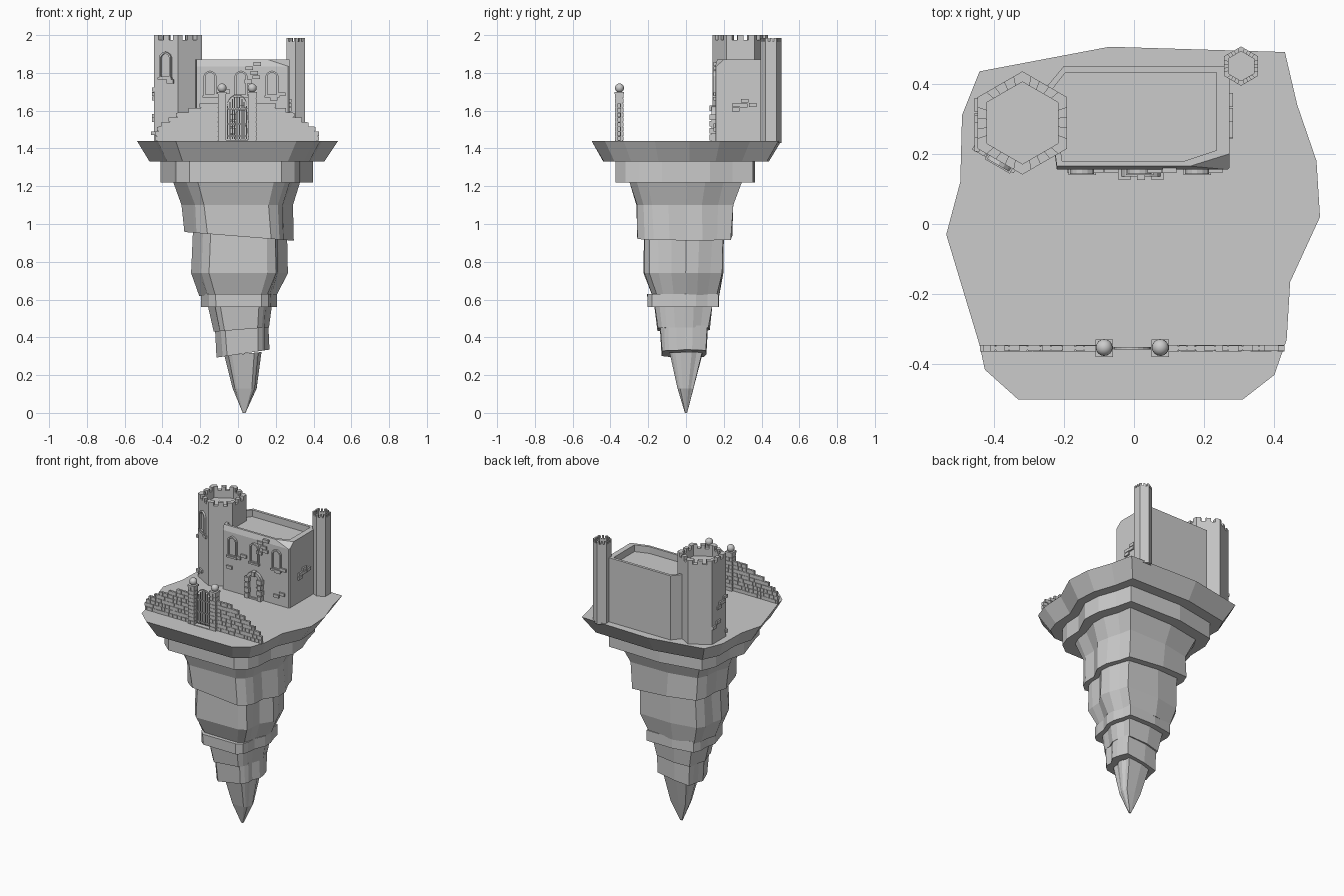
import bpy, bmesh, math, random
from mathutils import Matrix, Vector

if "Cube" in bpy.data.objects:
    bpy.data.objects.remove(bpy.data.objects["Cube"])
random.seed(4)
GROUND = 1.44


def finish(bm, name):
    bmesh.ops.recalc_face_normals(bm, faces=bm.faces[:])
    me = bpy.data.meshes.new(name)
    bm.to_mesh(me)
    bm.free()
    ob = bpy.data.objects.new(name, me)
    bpy.context.collection.objects.link(ob)
    return ob


def loft(bm, rings):
    """Skin a stack of equal-length point rings and cap both ends."""
    vs = [[bm.verts.new(p) for p in r] for r in rings]
    n = len(vs[0])
    for a, b in zip(vs, vs[1:]):
        for i in range(n):
            j = (i + 1) % n
            bm.faces.new((a[i], a[j], b[j], b[i]))
    bm.faces.new(vs[0])
    bm.faces.new(vs[-1])


def wall_frame(x, y, deg):
    """Local frame on a wall: u along it, v outward, w up."""
    return Matrix.Translation((x, y, 0)) @ Matrix.Rotation(math.radians(deg), 4, 'Z') @ Matrix.Scale(-1, 4, (0, 1, 0))


def box(bm, m, u, w, su, sw, d0, d1):
    q = [(u - su/2, w - sw/2), (u + su/2, w - sw/2), (u + su/2, w + sw/2), (u - su/2, w + sw/2)]
    loft(bm, [[m @ Vector((a, d, b)) for a, b in q] for d in (d0, d1)])


def arch(w, z0, z1):
    """Pointed arch outline, open at the bottom corners."""
    s = z1 - w * 0.8
    half = [(w, z0), (w, s), (w*0.82, s + w*0.38), (w*0.45, s + w*0.66), (0, z1)]
    return half + [(-a, b) for a, b in half[-2::-1]]


def arch_frame(bm, m, u, w, z0, z1, t, d):
    out, inn = arch(w, z0, z1), arch(w - t, z0 + t, z1 - t)
    n = len(out)
    loops = [[bm.verts.new(m @ Vector((u + a, dd, b))) for a, b in pts]
             for pts, dd in ((out, -.005), (out, d), (inn, d), (inn, -.005))]
    for k in range(4):
        A, B = loops[k], loops[(k + 1) % 4]
        for i in range(n):
            bm.faces.new((A[i], A[(i+1) % n], B[(i+1) % n], B[i]))


# Floating rock: slab on top, then overlapping tapering layers
TOP = [(-.44, .435), (-.07, .505), (.43, .49), (.465, .34), (.52, .18), (.53, .02), (.445, -.165),
       (.435, -.33), (.40, -.43), (.31, -.5), (-.33, -.5), (-.425, -.415), (-.44, -.345),
       (-.535, -.03), (-.495, .12), (-.49, .31)]


def ring(x0, x1, y0, y1, z, tilt=0, jit=0.03):
    pts = []
    for x, y in TOP:
        k = 1 + random.uniform(-jit, jit)
        px = (x0 + x1)/2 + (x1 - x0)/2 * x/.533 * k
        py = (y0 + y1)/2 + (y1 - y0)/2 * y/.503 * k
        pts.append((px, py, z + tilt * px))
    return pts


LAYERS = [
    [(-.47, .46, -.44, .44, 1.33, 0, .01), (-.533, .533, -.503, .503, 1.44, 0, 0)],
    [(-.41, .40, -.375, .365, 1.22, 0, 0), (-.41, .40, -.375, .365, 1.335, 0, 0)],
    [(-.275, .295, -.26, .25, .935, -.08), (-.29, .285, -.265, .25, 1.1, 0), (-.35, .34, -.31, .30, 1.225, 0)],
    [(-.20, .205, -.18, .17, .62), (-.245, .26, -.22, .20, .74), (-.235, .255, -.22, .205, .95, -.04)],
    [(-.195, .21, -.205, .175, .56, 0, .01), (-.195, .21, -.205, .175, .63, 0, .01)],
    [(-.125, .165, -.15, .125, .44, .08), (-.155, .18, -.165, .14, .565)],
    [(-.11, .165, -.13, .11, .31, .15), (-.12, .165, -.135, .115, .45, .08)],
    [(.025, .04, -.006, .006, 0, 0), (-.03, .10, -.045, .04, .13), (-.07, .125, -.085, .085, .31, .1)],
]
for i, lay in enumerate(LAYERS):
    bm = bmesh.new()
    loft(bm, [ring(*a) for a in lay])
    finish(bm, f"rock_layer_{i + 1}")


# Hexagonal towers with sunken tops and battlements
def hexagon(cx, cy, r, z):
    return [Vector((cx + r*math.cos(math.radians(30 + 60*i)), cy + r*math.sin(math.radians(30 + 60*i)), z))
            for i in range(6)]


def tower(name, cx, cy, r, top, wall, mer, depth):
    bm = bmesh.new()
    zt = top - mer
    loft(bm, [hexagon(cx, cy, r, GROUND - .01), hexagon(cx, cy, r, zt),
              hexagon(cx, cy, r - wall, zt), hexagon(cx, cy, r - wall, zt - depth)])
    up = Vector((0, 0, mer))
    o, n = hexagon(cx, cy, r, zt), hexagon(cx, cy, r - wall, zt)
    for i in range(6):
        j = (i + 1) % 6
        for a, b in ((0, .2), (.4, .62), (.8, 1)):
            q = [o[i].lerp(o[j], a), o[i].lerp(o[j], b), n[i].lerp(n[j], b), n[i].lerp(n[j], a)]
            loft(bm, [q, [p + up for p in q]])
    finish(bm, name)


tower("large_tower", -.318, .288, .147, 2.0, .03, .025, .05)
tower("small_turret", .305, .45, .056, 1.985, .014, .018, .03)

# Keep: box with clipped top corner and sunken roof
low = [(-.22, .155), (.266, .155), (.272, .16), (.272, .45), (-.2, .45), (-.25, .39)]
high = [(-.22, .165), (.16, .165), (.272, .2), (.272, .45), (-.2, .45), (-.25, .39)]
inner = [(-.205, .18), (.145, .18), (.235, .21), (.235, .432), (-.195, .432), (-.232, .385)]
bm = bmesh.new()
loft(bm, [[(x, y, z) for x, y in o] for o, z in
          ((low, GROUND - .01), (low, 1.835), (high, 1.87), (inner, 1.87), (inner, 1.825))])
finish(bm, "keep")

# Windows, door and loose wall bricks
front = wall_frame(0, .155, 0)
side = wall_frame(.272, 0, 90)
tface = wall_frame(-.3815, .178, -30)
tside = wall_frame(-.445, .288, -90)
bm = bmesh.new()
for m, u, z0, z1, w in ((front, -.148, 1.675, 1.812, .034), (front, .016, 1.675, 1.812, .034),
                        (front, .18, 1.675, 1.812, .034), (tface, 0, 1.77, 1.912, .036)):
    arch_frame(bm, m, u, w, z0, z1, .01, .012)
    box(bm, m, u, z0, w*2 + .01, .012, -.005, .016)
finish(bm, "window_frames")

bm = bmesh.new()
arch_frame(bm, front, .02, .055, 1.43, 1.625, .02, .02)
for s in (-1, 1):
    for k in range(4):
        box(bm, front, .02 + s*.047, 1.458 + k*.036, .026 + .008*(k % 2), .03, -.005, .03)
box(bm, front, .02, 1.612, .024, .03, -.005, .03)
finish(bm, "door_surround")
bm = bmesh.new()
loft(bm, [[front @ Vector((.02 + a, d, b)) for a, b in arch(.036, GROUND, 1.605)] for d in (-.005, .008)])
box(bm, front, .04, 1.52, .008, .008, 0, .016)
finish(bm, "door")

bm = bmesh.new()
for m, u, w, n in ((front, .08, 1.825, 1), (front, .085, 1.80, 0), (front, .075, 1.755, 1), (front, -.085, 1.68, 1),
                   (front, .21, 1.665, 1), (front, .2, 1.50, 1), (front, -.17, 1.60, 0), (side, .31, 1.63, 2),
                   (side, .285, 1.606, 1), (tface, .03, 1.755, 0), (tside, .04, 1.69, 1), (tside, .02, 1.665, 1),
                   (tface, -.045, 1.48, 1), (tside, -.03, 1.55, 1)):
    for k in range(n + 1):
        box(bm, m, u + (k - n/2)*.043, w + (.022 if n and k % 2 else 0), .04, .02, -.005, .01)
finish(bm, "wall_bricks")

# Garden wall: rows of bricks, stepping down away from the gate
yard = wall_frame(0, -.354, 0)
ROWS = [(.44, .43), (.44, .43), (.43, .415), (.41, .375), (.37, .345), (.33, .30), (.265, .255), (.205, .205)]
H = .025
for name, s, gate in (("garden_wall_left", -1, .105), ("garden_wall_right", 1, .095)):
    bm = bmesh.new()
    for r, ends in enumerate(ROWS):
        end = ends[0 if s < 0 else 1]
        z = GROUND + H*(r + .5)
        box(bm, yard, s*(gate + end - .01)/2, z, end - .01 - gate, H, -.005, .005)
        p = gate
        while p < end - .008:
            w = min(random.uniform(.022, .042), end - p)
            box(bm, yard, s*(p + w/2), z, w - .003, H - .003, -.0075 - random.uniform(0, .002),
                .0075 + random.uniform(0, .002))
            p += w
    finish(bm, name)

# Gate posts with ball caps
for name, x in (("gate_post_left", -.085), ("gate_post_right", .075)):
    bm = bmesh.new()
    box(bm, yard, x, 1.565, .038, .25, -.019, .019)
    for k in range(10):
        z = GROUND + .025*(k + .5)
        c = random.uniform(-.008, .008)
        box(bm, yard, x + (c - .0225)/2, z, c + .0215, .022, -.022, .022)
        box(bm, yard, x + (c + .0225)/2, z, .0215 - c, .022, -.022, .022)
    box(bm, yard, x, 1.694, .05, .012, -.025, .025)
    finish(bm, name)
    bpy.ops.mesh.primitive_uv_sphere_add(segments=16, ring_count=10, radius=.024, location=(x, -.352, 1.72))
    ball = bpy.context.object
    ball.name = name + "_ball"
    bpy.ops.object.shade_smooth()

# Arched iron gate and its threshold
bm = bmesh.new()
c = -.005
for k in range(-4, 5):
    u = k*.0125
    top = 1.675 - .05*(k/4)**2
    box(bm, yard, c + u, (1.45 + top)/2, .005, top - 1.45, -.003, .003)
for z in (1.465, 1.53, 1.61):
    box(bm, yard, c, z, .105, .006, -.004, .004)
arch_pts = [(c + .053*math.cos(math.pi*i/10), 1.62 + .06*math.sin(math.pi*i/10)) for i in range(11)]
for (a, b), (e, f) in zip(arch_pts, arch_pts[1:]):
    q = [(a, b), (e, f), (e, f + .007), (a, b + .007)]
    loft(bm, [[yard @ Vector((i, d, j)) for i, j in q] for d in (-.004, .004)])
finish(bm, "gate")
bm = bmesh.new()
box(bm, yard, c, 1.441, .12, .006, -.02, .021)
finish(bm, "gate_threshold")
